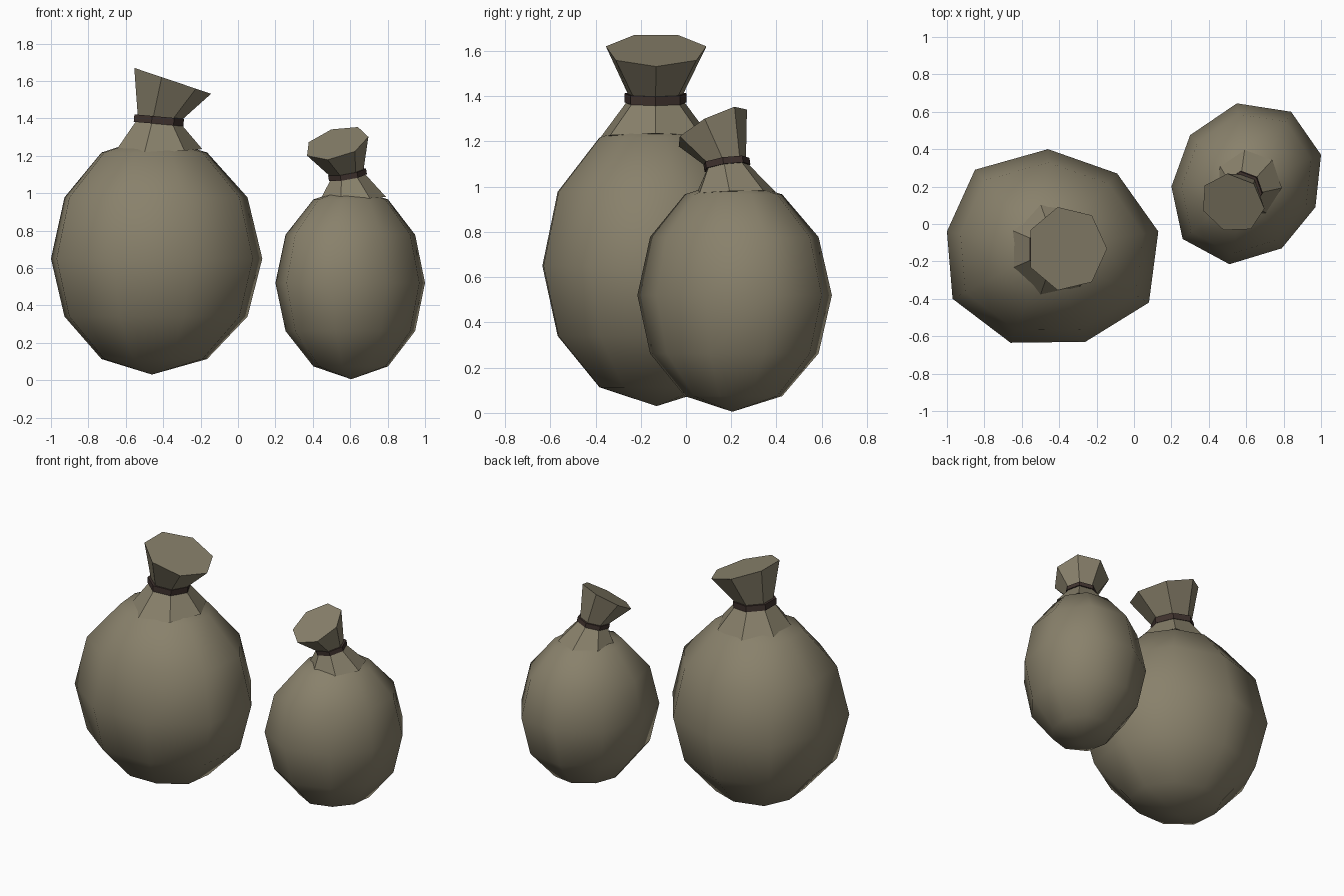
import bpy, bmesh, math
from mathutils import Vector

if "Cube" in bpy.data.objects:
    bpy.data.objects.remove(bpy.data.objects["Cube"])


def make_material(name, rgb):
    m = bpy.data.materials.new(name)
    m.diffuse_color = (*rgb, 1)
    m.use_nodes = True
    m.node_tree.nodes["Principled BSDF"].inputs["Base Color"].default_value = m.diffuse_color
    return m


burlap = make_material("burlap", (0.25, 0.22, 0.148))
cord = make_material("dark brown cord", (0.05, 0.032, 0.027))


def finish(name, bm, mat, smooth):
    bmesh.ops.recalc_face_normals(bm, faces=bm.faces)
    for f in bm.faces:
        f.smooth = smooth
    me = bpy.data.meshes.new(name)
    bm.to_mesh(me)
    bm.free()
    me.materials.append(mat)
    bpy.context.collection.objects.link(bpy.data.objects.new(name, me))


def bridge(bm, a, b):
    n = len(a)
    for i in range(n):
        j = (i + 1) % n
        bm.faces.new((a[i], a[j], b[j], b[i]))


def sack_body(name, outline, pole, z_mid, low, high):
    """Nine-sided rounded sack whose widest ring follows the outline."""
    bm = bmesh.new()
    rings = []
    for deg in (-60, -30, 0, 30, 60):
        c, s = math.cos(math.radians(deg)), math.sin(math.radians(deg))
        z = z_mid + s * (high if s > 0 else low)
        rings.append([bm.verts.new((pole[0] + (x - pole[0]) * c,
                                    pole[1] + (y - pole[1]) * c, z))
                      for x, y in outline])
    for a, b in zip(rings, rings[1:]):
        bridge(bm, a, b)
    for ring, z in ((rings[0], z_mid - low), (rings[-1], z_mid + high)):
        tip = bm.verts.new((*pole, z))
        for i in range(len(ring)):
            bm.faces.new((ring[i], ring[(i + 1) % len(ring)], tip))
    finish(name, bm, burlap, True)


def tilted_loft(name, sections, phase, mat):
    """Seven-sided tube through (centre, radius, normal) sections, closed at both ends."""
    bm = bmesh.new()
    rings = []
    for centre, r, normal in sections:
        q = Vector((0, 0, 1)).rotation_difference(Vector(normal))
        ring = []
        for i in range(7):
            a = math.radians(phase) + math.tau * i / 7
            p = q @ Vector((r * math.cos(a), r * math.sin(a), 0))
            ring.append(bm.verts.new(Vector(centre) + p))
        rings.append(ring)
    for a, b in zip(rings, rings[1:]):
        bridge(bm, a, b)
    bm.faces.new(rings[0])
    bm.faces.new(rings[-1])
    finish(name, bm, mat, False)


def sack_top(prefix, skirt, tie, mouth, phase, neck_r, tie_r, half):
    """Gathered neck with flared mouth, and the cord tied around it."""
    centre, normal = Vector(tie[0]), tie[1]
    up = Vector(normal).normalized()
    tilted_loft(prefix + "_neck",
                [skirt, (centre, neck_r, normal), mouth], phase, burlap)
    tilted_loft(prefix + "_tie",
                [(centre - up * half, tie_r, normal),
                 (centre + up * half, tie_r, normal)], phase, cord)


# Large sack
sack_body("large_sack_body",
          [(-0.46, 0.40), (-0.85, 0.29), (-1.0, -0.04), (-0.97, -0.40),
           (-0.66, -0.635), (-0.26, -0.63), (0.08, -0.42), (0.13, -0.04),
           (-0.09, 0.27)],
          (-0.46, -0.13), 0.65, 0.62, 0.655)
sack_top("large_sack",
         ((-0.445, -0.135, 1.215), 0.255, (-0.08, 0, 1)),
         ((-0.43, -0.135, 1.39), (0.09, 0, 1)),
         ((-0.36, -0.132, 1.604), 0.228, (0.337, 0, 1)),
         0, 0.117, 0.14, 0.02)

# Small sack
sack_body("small_sack_body",
          [(0.55, 0.645), (0.30, 0.475), (0.20, 0.20), (0.26, -0.08),
           (0.51, -0.215), (0.79, -0.13), (0.97, 0.09), (1.0, 0.37),
           (0.84, 0.60)],
          (0.605, 0.205), 0.52, 0.515, 0.515)
sack_top("small_sack",
         ((0.61, 0.215, 0.972), 0.182, (-0.05, -0.03, 1)),
         ((0.583, 0.178, 1.10), (-0.17, -0.14, 1)),
         ((0.527, 0.112, 1.267), 0.176, (-0.29, -0.52, 1)),
         -7, 0.088, 0.106, 0.015)
